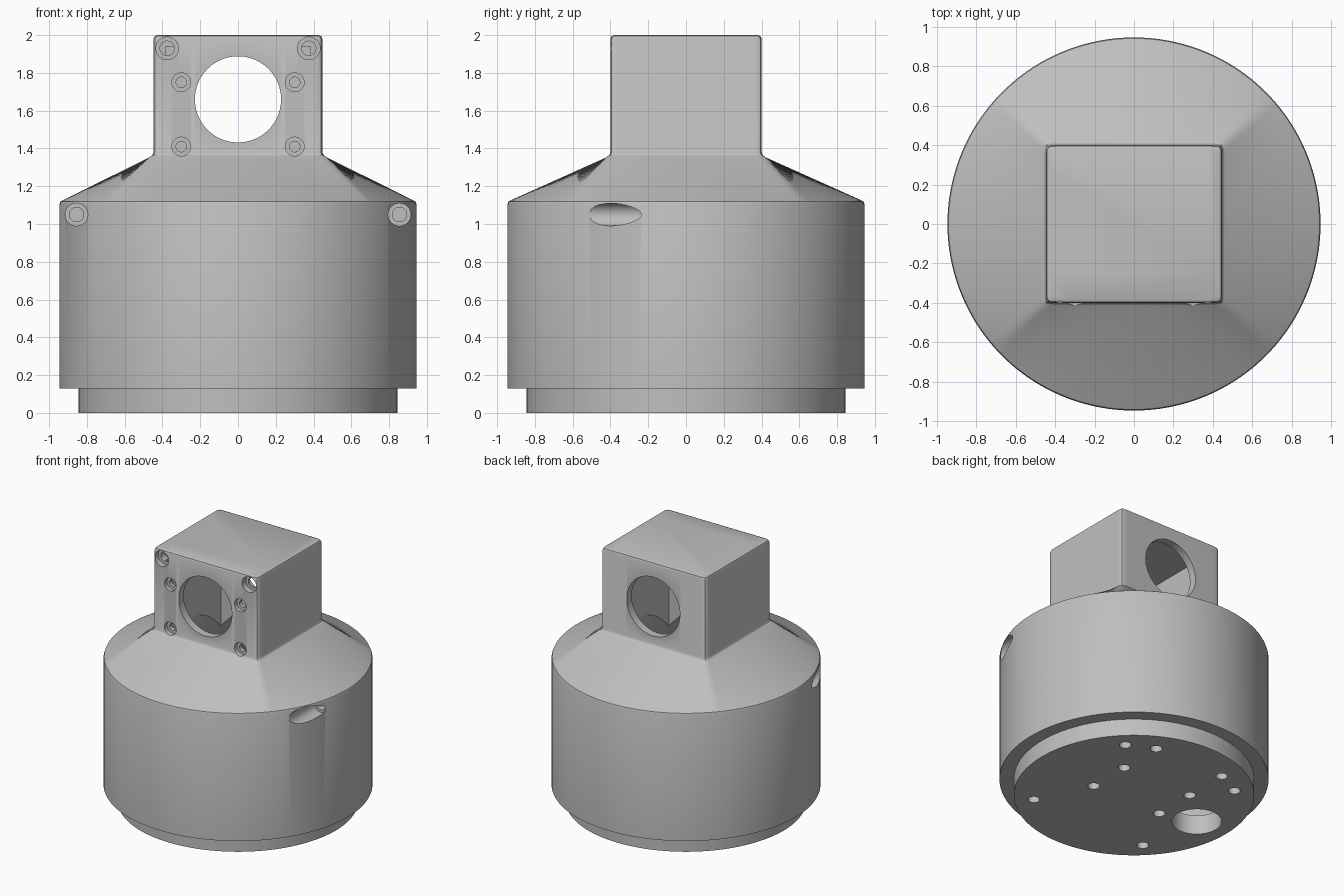
import bpy, bmesh, math

if "Cube" in bpy.data.objects:
    bpy.data.objects.remove(bpy.data.objects["Cube"], do_unlink=True)

GREY = 0.52
SEGMENTS = 288

grey = bpy.data.materials.new("plain grey")
grey.use_nodes = True
grey.diffuse_color = (GREY, GREY, GREY, 1)
grey.node_tree.nodes["Principled BSDF"].inputs["Base Color"].default_value = (GREY, GREY, GREY, 1)


def loft(name, rings, segments=SEGMENTS):
    """Closed solid through rings of (z, half width, half depth, power).
    Power 2 gives a circle, a high power a rounded rectangle."""
    bm = bmesh.new()
    loops = []
    for z, hx, hy, p in rings:
        loop = []
        for i in range(segments):
            a = 2 * math.pi * (i + 0.5) / segments
            c, s = math.cos(a), math.sin(a)
            r = (abs(c / hx) ** p + abs(s / hy) ** p) ** (-1 / p)
            loop.append(bm.verts.new((r * c, r * s, z)))
        loops.append(loop)
    for low, high in zip(loops, loops[1:]):
        for i in range(segments):
            j = (i + 1) % segments
            bm.faces.new((low[i], low[j], high[j], high[i]))
    bm.faces.new(loops[0][::-1])
    bm.faces.new(loops[-1])
    bmesh.ops.recalc_face_normals(bm, faces=bm.faces)
    mesh = bpy.data.meshes.new(name)
    bm.to_mesh(mesh)
    bm.free()
    obj = bpy.data.objects.new(name, mesh)
    bpy.context.collection.objects.link(obj)
    mesh.materials.append(grey)
    return obj


def circle(z, r):
    return (z, r, r, 2)


def activate(obj):
    bpy.ops.object.select_all(action='DESELECT')
    obj.select_set(True)
    bpy.context.view_layer.objects.active = obj


def cut(target, cutter):
    """Subtract a cutter from the target and discard it."""
    cutter.hide_render = True
    activate(target)
    mod = target.modifiers.new("cut", 'BOOLEAN')
    mod.operation = 'DIFFERENCE'
    mod.solver = 'EXACT'
    mod.object = cutter
    bpy.ops.object.modifier_apply(modifier=mod.name)
    bpy.data.objects.remove(cutter, do_unlink=True)


def bore_y(target, x, z, r, y0, y1, sides=32):
    """Round hole running from y0 to y1."""
    bpy.ops.mesh.primitive_cylinder_add(
        vertices=sides, radius=r, depth=y1 - y0,
        location=(x, (y0 + y1) / 2, z), rotation=(math.pi / 2, 0, 0))
    cut(target, bpy.context.object)


def bore_z(target, x, y, r, sides=32):
    """Round hole straight through the base plate."""
    bpy.ops.mesh.primitive_cylinder_add(vertices=sides, radius=r, depth=0.6, location=(x, y, 0.1))
    cut(target, bpy.context.object)


# Housing: drum, shoulder blending from round to square, and box head
HX, HY, P = 0.447, 0.4, 40
housing = loft("housing", [
    circle(0.13, 0.945), circle(1.105, 0.945), circle(1.118, 0.94), circle(1.126, 0.927),
    (1.352, HX + 0.024, HY + 0.024, P), (1.364, HX + 0.007, HY + 0.007, P),
    (1.38, HX, HY, P), (1.98, HX, HY, P),
    (1.994, HX - 0.006, HY - 0.006, P), (2.0, HX - 0.02, HY - 0.02, P)])

# Hollow inside: round chamber with a cone roof, then a square chamber in the head
cut(housing, loft("chamber_cutter", [
    circle(0.05, 0.845), circle(0.62, 0.845), circle(1.38, 0.347)], 96))
bpy.ops.mesh.primitive_cube_add(size=1, location=(0, 0, 1.42))
head_cutter = bpy.context.object
head_cutter.scale = (0.77, 0.68, 1.04)
cut(housing, head_cutter)

# Large window through the head, front to back
bore_y(housing, 0, 1.66, 0.228, -0.6, 0.6, 96)

# Stepped screw holes on the front, mirrored left and right
for side in (-1, 1):
    for x, z, wide, narrow, floor, end in (
            (0.375, 1.93, 0.06, 0.038, -0.355, -0.3),
            (0.3, 1.75, 0.05, 0.028, -0.37, -0.3),
            (0.3, 1.41, 0.05, 0.028, -0.37, -0.3),
            (0.855, 1.05, 0.06, 0.038, -0.2, 0.0)):
        bore_y(housing, side * x, z, wide, -1.0, floor)
        bore_y(housing, side * x, z, narrow, -1.0, end)

# Base plate with mounting holes and a cable opening
base_plate = loft("base_plate", [circle(0, 0.844), circle(0.15, 0.844)], 144)
for side in (-1, 1):
    for x, y in ((0.5, 0.5), (0.5, -0.5), (0.3, 0.6), (0.3, 0.25), (0.3, -0.083)):
        bore_z(base_plate, side * x, y, 0.042)
bore_z(base_plate, -0.575, 0, 0.175, 64)

for part in (housing, base_plate):
    activate(part)
    bpy.ops.object.shade_smooth_by_angle(angle=math.radians(30))
